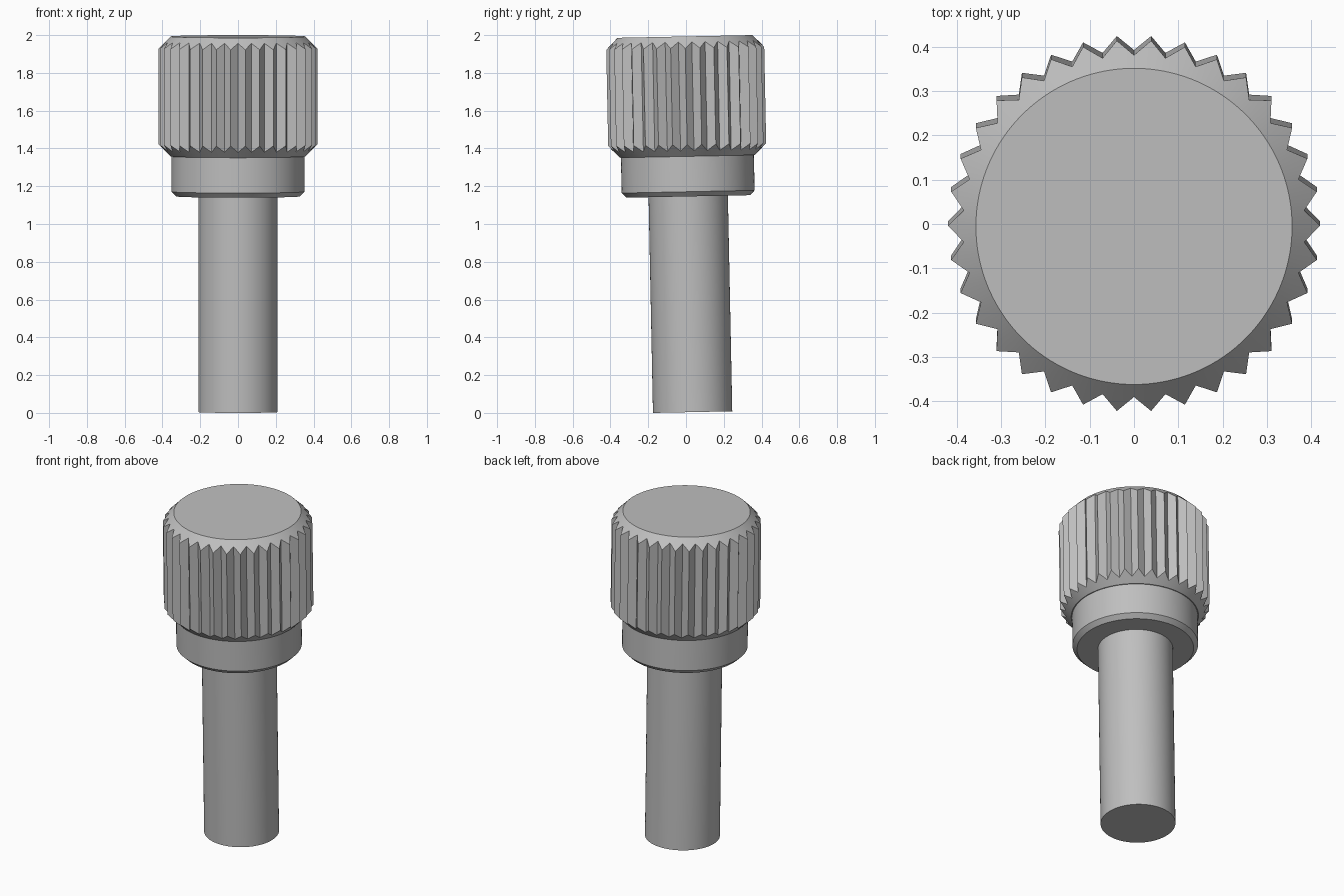
import bpy
import bmesh
import math
from mathutils import Matrix, Vector

cube = bpy.data.objects.get("Cube")
if cube:
    bpy.data.objects.remove(cube, do_unlink=True)

TEETH, STEPS = 34, 4              # knurl teeth, points per tooth
SEGMENTS = TEETH * STEPS
TIP, ROOT, CAP = 0.42, 0.386, 0.357
KNOB_BOTTOM, KNOB_TOP = 1.354, 1.989

# The whole screw leans very slightly towards the front
LEAN = Matrix.Translation((0, 0.035, 0.0042)) @ Matrix.Rotation(0.0203, 4, "X")

steel = bpy.data.materials.new("grey steel")
steel.use_nodes = True
colour = (0.52, 0.52, 0.52, 1)
steel.diffuse_color = colour
steel.node_tree.nodes["Principled BSDF"].inputs["Base Color"].default_value = colour


def circle(radius, z):
    return [Vector((radius * math.cos(a), radius * math.sin(a), z))
            for a in (math.tau * i / SEGMENTS for i in range(SEGMENTS))]


def toothed_ring(height_at):
    """Zigzag outline with straight flanks; height depends on the radius."""
    corners = [Vector((math.cos(a), math.sin(a), 0)) * (ROOT if i % 2 else TIP)
               for i, a in enumerate(math.pi * k / TEETH for k in range(2 * TEETH))]
    ring = []
    half = STEPS // 2
    for i, corner in enumerate(corners):
        following = corners[(i + 1) % len(corners)]
        for s in range(half):
            p = corner.lerp(following, s / half)
            p.z = height_at(p.length)
            ring.append(p)
    return ring


def loft(name, rings):
    """Skin a stack of rings, bottom to top, and close both ends."""
    bm = bmesh.new()
    loops = [[bm.verts.new(p) for p in ring] for ring in rings]
    for low, high in zip(loops, loops[1:]):
        for i in range(SEGMENTS):
            j = (i + 1) % SEGMENTS
            bm.faces.new((low[i], low[j], high[j], high[i]))
    bm.faces.new(loops[0][::-1])
    bm.faces.new(loops[-1])
    bm.transform(LEAN)
    mesh = bpy.data.meshes.new(name)
    bm.to_mesh(mesh)
    bm.free()
    mesh.materials.append(steel)
    obj = bpy.data.objects.new(name, mesh)
    bpy.context.collection.objects.link(obj)
    bpy.ops.object.select_all(action="DESELECT")
    obj.select_set(True)
    bpy.context.view_layer.objects.active = obj
    bpy.ops.object.shade_smooth_by_angle(angle=math.radians(20))
    return obj


# Plain cylindrical shank
loft("shank", [circle(0.21, 0), circle(0.21, 1.15)])

# Collar with a chamfered lower edge
loft("collar", [circle(0.327, 1.142), circle(0.352, 1.167), circle(0.352, 1.37)])

# Knurled knob, its teeth cut off by a conical chamfer at each end
loft("knurled_knob", [
    circle(CAP, KNOB_BOTTOM),
    toothed_ring(lambda r: KNOB_BOTTOM + r - CAP),
    toothed_ring(lambda r: KNOB_TOP - r + CAP),
    circle(CAP, KNOB_TOP),
])
